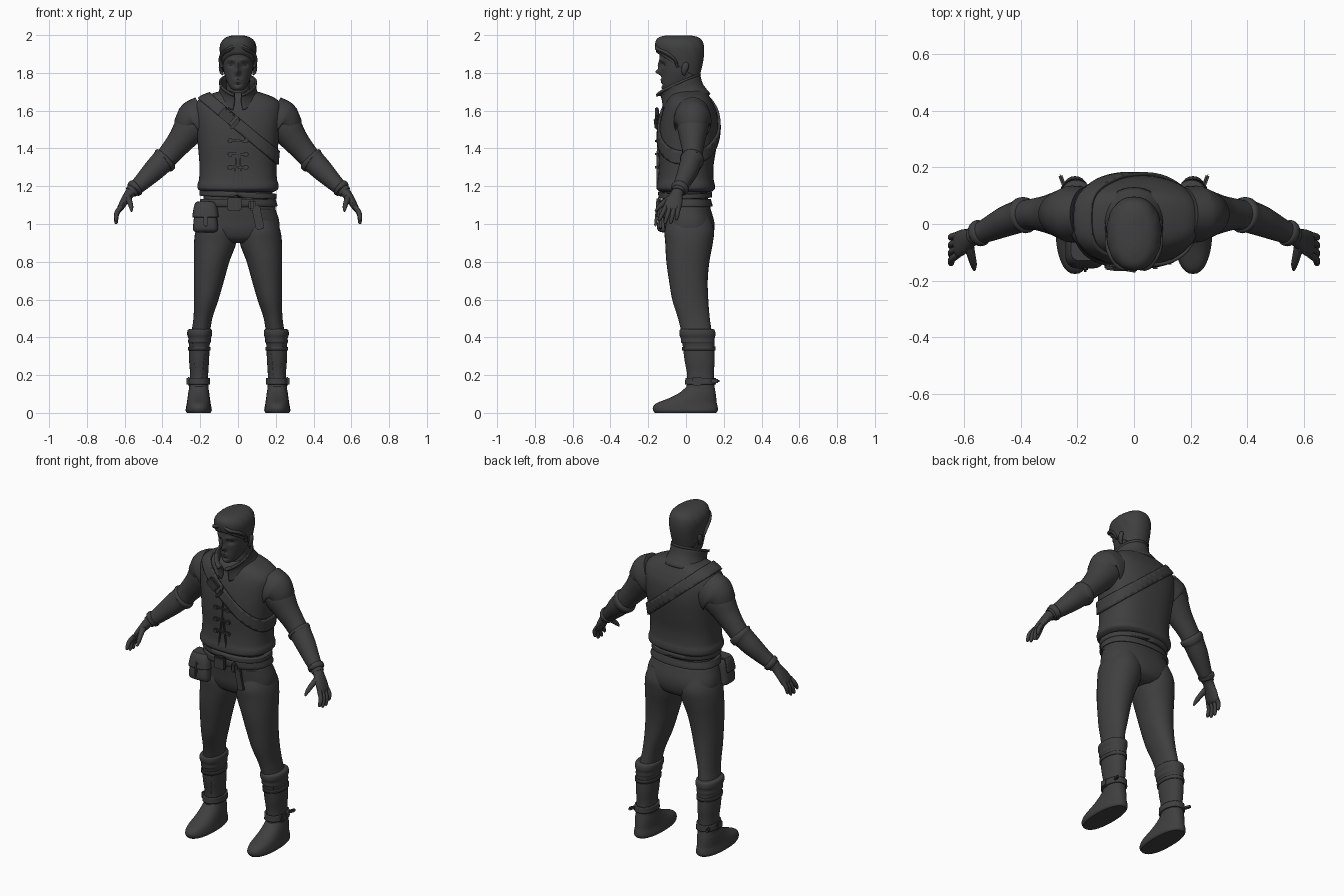
import bpy, bmesh, math
from math import sin, cos, pi, exp
from mathutils import Vector, Euler

mat = bpy.data.materials.new("charcoal")
mat.diffuse_color = (0.05, 0.05, 0.05, 1)


def finish(name, bm, angle=40):
    bmesh.ops.recalc_face_normals(bm, faces=bm.faces)
    me = bpy.data.meshes.new(name)
    bm.to_mesh(me)
    bm.free()
    ob = bpy.data.objects.new(name, me)
    bpy.context.collection.objects.link(ob)
    me.materials.append(mat)
    bpy.ops.object.select_all(action='DESELECT')
    ob.select_set(True)
    bpy.context.view_layer.objects.active = ob
    bpy.ops.object.shade_smooth_by_angle(angle=math.radians(angle))
    return ob


def resample(rows, k):
    """Smooth spline through rows of numbers, k steps per span."""
    out = []
    for i in range(len(rows) - 1):
        a, b, c, d = rows[max(i-1, 0)], rows[i], rows[i+1], rows[min(i+2, len(rows)-1)]
        for s in range(k):
            t = s / k
            out.append([q + .5*t*(r - p + t*(2*p - 5*q + 4*r - s2 + t*(3*(q - r) + s2 - p)))
                        for p, q, r, s2 in zip(a, b, c, d)])
    return out + [list(rows[-1])]


def skin(name, rings, caps=True, closed=True, angle=40):
    bm = bmesh.new()
    vs = [[bm.verts.new(p) for p in r] for r in rings]
    n = len(vs[0])
    for a, b in zip(vs, vs[1:]):
        for i in range(n if closed else n - 1):
            j = (i + 1) % n
            bm.faces.new((a[i], a[j], b[j], b[i]))
    if caps:
        bm.faces.new(vs[0])
        bm.faces.new(vs[-1])
    return finish(name, bm, angle)


def loft(name, rows, seg=40, n=2.3, k=4, shape=None):
    """Level rings; rows are (z, centre x, half width, front y, back y)."""
    f = lambda v: math.copysign(abs(v) ** (2 / n), v)
    rings = []
    for z, cx, rx, y0, y1 in resample(rows, k):
        ring = [Vector((cx + rx*f(cos(2*pi*i/seg)), (y0+y1)/2 + (y1-y0)/2*f(sin(2*pi*i/seg)), z))
                for i in range(seg)]
        rings.append([shape(p) if shape else p for p in ring])
    return skin(name, rings)


def tube(name, rows, ref=(0, 1, 0), seg=20, k=4):
    """Rings along a path; rows are (x, y, z, radius along ref, other radius)."""
    rows = resample(rows, k)
    P = [Vector(r[:3]) for r in rows]
    rings = []
    for i, r in enumerate(rows):
        t = (P[min(i+1, len(P)-1)] - P[max(i-1, 0)]).normalized()
        u = Vector(ref) - t * t.dot(Vector(ref))
        u.normalize()
        v = t.cross(u)
        rings.append([P[i] + u*r[3]*cos(2*pi*j/seg) + v*r[4]*sin(2*pi*j/seg) for j in range(seg)])
    return skin(name, rings)


def strip(name, src, planes, thick):
    """Band cut out of a surface between planes (point, outward normal), then thickened."""
    bm = bmesh.new()
    bm.from_mesh(src.data)
    for co, no in planes:
        bmesh.ops.bisect_plane(bm, geom=bm.verts[:] + bm.edges[:] + bm.faces[:],
                               plane_co=co, plane_no=no, clear_outer=True)
    ob = finish(name, bm)
    m = ob.modifiers.new("thickness", 'SOLIDIFY')
    m.thickness, m.offset = thick, 1
    return ob


def band(name, src, z0, z1, thick, tilt=0):
    return strip(name, src, [((0, 0, z1), (tilt, 0, 1)), ((0, 0, z0), (-tilt, 0, -1))], thick)


def block(name, pos, size, rot=(0, 0, 0), bevel=.006):
    bm = bmesh.new()
    bmesh.ops.create_cube(bm, size=1)
    for v in bm.verts:
        v.co = Vector([c * s for c, s in zip(v.co, size)])
    bmesh.ops.bevel(bm, geom=bm.edges[:], offset=bevel, segments=2, affect='EDGES')
    m = Euler(rot).to_matrix()
    for v in bm.verts:
        v.co = m @ v.co + Vector(pos)
    return finish(name, bm)


def both(ob):
    ob.modifiers.new("mirror", 'MIRROR').use_mirror_merge = False
    return ob


# Vest with shoulder strap and hem
vest = loft("vest", [(1.17, 0, .19, -.135, .135), (1.185, 0, .212, -.155, .152), (1.21, 0, .214, -.155, .152),
                     (1.24, 0, .206, -.148, .146), (1.31, 0, .204, -.143, .146), (1.40, 0, .211, -.146, .16),
                     (1.50, 0, .222, -.142, .172), (1.58, 0, .232, -.128, .166), (1.63, 0, .23, -.112, .148),
                     (1.665, 0, .198, -.095, .13), (1.69, 0, .14, -.075, .115), (1.71, 0, .07, -.04, .09)], 56, 2.5)
d = Vector((.84, 0, 1)).normalized()
mid = Vector((0, 0, 1.525))
strip("shoulder_strap", vest, [(mid + d*.03, d), (mid - d*.03, -d)], .012)
block("strap_buckle", (-.06, -.153, 1.575), (.075, .02, .06), (.1, math.radians(40), 0))
block("strap_loop", (-.015, -.158, 1.53), (.02, .02, .07), (.1, math.radians(40), 0))
both(block("vest_opening", (.016, -.148, 1.29), (.008, .014, .2), (0, math.radians(-7), 0), .003))
block("vest_seam", (0, -.146, 1.47), (.006, .012, .2), (-.03, 0, 0), .002)
for z in (1.44, 1.37, 1.3):
    block("clasp_bar", (.01, -.152, z), (.09, .014, .012), (0, .1, 0), .004)
    both(block("clasp_toggle", (.04, -.154, z), (.03, .018, .024)))
both(tube("armhole_rim", [(.17, .035, 1.57, .095, .115), (.215, .035, 1.545, .1, .118),
                          (.236, .035, 1.533, .096, .112), (.238, .035, 1.53, .08, .09)], seg=32))

# Hips, belts and pouch
hips = loft("hips", [(.9, 0, .1, -.06, .1), (.925, 0, .17, -.095, .135), (.97, 0, .216, -.113, .15),
                     (1.02, 0, .217, -.118, .148), (1.08, 0, .198, -.124, .13), (1.14, 0, .182, -.125, .115),
                     (1.2, 0, .185, -.125, .12)], 48)
band("belt", hips, 1.08, 1.13, .016)
band("waist_roll", hips, 1.14, 1.17, .022, .05)
block("belt_buckle", (-.02, -.145, 1.105), (.075, .02, .07))
block("belt_knot", (.075, -.143, 1.1), (.04, .03, .06), bevel=.012)
block("belt_tail", (.105, -.135, 1.035), (.045, .016, .13), (0, -.2, 0))
pouch = loft("pouch", [(.955, -.172, .045, -.12, -.05), (.965, -.172, .064, -.148, -.04),
                       (1.0, -.172, .065, -.153, -.04), (1.08, -.172, .055, -.14, -.04),
                       (1.11, -.172, .045, -.125, -.05)], 28, 4)
strip("pouch_flap", pouch, [((0, 0, 1.035), (0, 0, -1)), ((0, -.06, 0), (0, 1, 0))], .009)
block("pouch_strap", (-.172, -.158, 1.03), (.02, .014, .09), (-.1, 0, 0))

# Legs
both(loft("leg", [(1.04, .11, .085, -.09, .125), (.97, .115, .108, -.113, .148), (.9, .121, .112, -.11, .142),
                  (.8, .14, .094, -.104, .124), (.7, .154, .08, -.09, .115), (.6, .168, .065, -.073, .118),
                  (.5, .186, .05, -.042, .126), (.41, .2, .05, -.02, .14)], 32, 2.1))

# Boots
boot = both(loft("boot_shaft", [(.445, .2, .052, -.022, .138), (.438, .202, .064, -.034, .152),
                                (.415, .203, .066, -.035, .156), (.395, .203, .06, -.028, .152),
                                (.375, .204, .06, -.026, .152), (.36, .205, .055, -.018, .15),
                                (.28, .206, .053, -.008, .152), (.2, .206, .048, .006, .147),
                                (.12, .208, .052, .0, .152), (.08, .208, .05, -.02, .152)], 36, 2.2))
both(loft("foot", [(0, .208, .062, -.165, .16), (.012, .208, .069, -.173, .168), (.03, .208, .067, -.175, .168),
                   (.052, .208, .063, -.155, .163), (.08, .208, .059, -.085, .16), (.11, .208, .055, -.03, .156),
                   (.145, .207, .048, .008, .15)], 36, 2.3))
both(band("ankle_strap", boot, .15, .185, .01))
both(band("boot_cuff_band", boot, .33, .35, .006))
both(block("ankle_buckle", (.262, .06, .168), (.02, .05, .045)))
both(block("ankle_strap_end", (.252, .15, .168), (.014, .055, .022), (0, 0, -.35)))
both(strip("boot_tongue", boot, [((.228, 0, .25), (1, 0, -.1)), ((.182, 0, .25), (-1, 0, -.1)),
                                 ((0, .04, 0), (0, 1, 0)), ((0, 0, .37), (0, 0, 1)), ((0, 0, .12), (0, 0, -1))], .012))

# Arms
both(tube("sleeve", [(.17, .04, 1.58, .07, .08), (.215, .038, 1.545, .084, .093), (.255, .036, 1.505, .082, .088),
                     (.3, .035, 1.445, .068, .072), (.35, .035, 1.385, .056, .062), (.4, .03, 1.325, .052, .056)]))
both(tube("gauntlet", [(.372, .034, 1.355, .045, .05), (.38, .033, 1.347, .062, .068), (.393, .03, 1.335, .064, .07),
                       (.405, .026, 1.325, .058, .063), (.45, .01, 1.28, .054, .057), (.51, -.018, 1.22, .044, .045),
                       (.555, -.038, 1.18, .036, .037), (.567, -.043, 1.168, .034, .034)]))
both(tube("wrist_band", [(.535, -.028, 1.198, .038, .038), (.54, -.03, 1.194, .047, .046),
                         (.553, -.036, 1.182, .045, .044), (.557, -.038, 1.178, .034, .034)], k=2))

# Hands
both(tube("palm", [(.558, -.038, 1.18, .03, .03), (.578, -.05, 1.155, .034, .026), (.602, -.062, 1.12, .044, .021),
                   (.622, -.073, 1.085, .046, .017), (.628, -.076, 1.07, .038, .01)]))
for i, name in enumerate(("index", "middle", "ring", "little")):
    y0, y1, z1 = -.108 + .023*i, -.14 + .03*i, (1.015, 1.0, 1.0, 1.02)[i]
    zm = (1.09 + z1) / 2
    both(tube(name + "_finger", [(.62, y0, 1.092, .012, .013), (.642, (y0+y1)/2, zm + .005, .012, .013),
                                 (.645, y1, z1 + .01, .009, .01), (.644, y1, z1, .003, .004)], seg=10))
both(tube("thumb", [(.585, -.07, 1.145, .02, .018), (.574, -.11, 1.118, .015, .015),
                    (.566, -.142, 1.09, .012, .012), (.563, -.162, 1.067, .005, .005)], (1, 0, 0), 12))

# Neck and collar
loft("neck", [(1.6, 0, .075, -.09, .085), (1.68, 0, .064, -.07, .075), (1.74, 0, .062, -.06, .07),
              (1.8, 0, .064, -.05, .07)], 28, 2)
rings = []
for rx, yf, yb, zf, zb in ((.12, -.12, .125, 1.6, 1.685), (.094, -.122, .085, 1.645, 1.735),
                           (.092, -.135, .07, 1.68, 1.785), (.1, -.16, .078, 1.675, 1.792)):
    ring = []
    for i in range(41):
        t = -pi/2 + .2 + (2*pi - .4) * i / 40
        w = (1 + sin(t)) / 2
        ring.append((rx*cos(t), (yf+yb)/2 + (yb-yf)/2*sin(t), zf + (zb-zf)*w**.7))
    rings.append(ring)
collar = skin("collar", resample([sum(map(list, r), []) for r in rings], 3) and
              [[row[i:i+3] for i in range(0, len(row), 3)]
               for row in resample([sum(map(list, r), []) for r in rings], 3)], False, False)
m = collar.modifiers.new("thickness", 'SOLIDIFY')
m.thickness, m.offset = .014, 0


# Head, with features pushed in or out of the face: (x, z, spread x, spread z, depth)
FACE = [(0, 1.805, .011, .015, .03), (0, 1.84, .009, .02, .014), (.036, 1.842, .018, .012, -.014),
        (.032, 1.868, .025, .008, .006), (0, 1.763, .022, .005, .007), (0, 1.751, .018, .005, .005),
        (0, 1.738, .02, .005, -.005), (0, 1.72, .016, .01, .006)]


def face(p):
    if p.y < -.03:
        p.y -= sum(h*exp(-((abs(p.x)-x)/sx)**2 - ((p.z-z)/sz)**2) for x, z, sx, sz, h in FACE)
    return p


loft("head", [(1.707, 0, .022, -.115, -.06), (1.716, 0, .036, -.122, -.03), (1.735, 0, .05, -.127, .01),
              (1.765, 0, .063, -.129, .045), (1.8, 0, .074, -.131, .066), (1.84, 0, .081, -.136, .08),
              (1.88, 0, .084, -.14, .087), (1.92, 0, .084, -.138, .088), (1.96, 0, .07, -.12, .075),
              (1.98, 0, .04, -.08, .04)], 72, 2.15, 6, face)
both(tube("ear", [(.08, -.012, 1.79, .008, .006), (.088, -.01, 1.805, .013, .009), (.092, -.004, 1.83, .018, .01),
                  (.09, 0, 1.848, .014, .008), (.086, 0, 1.855, .004, .004)], seg=12))

# Hair: cap cut along a sloping hairline, with a swept fringe
cap = loft("hair", [(1.76, 0, .07, -.11, .07), (1.8, 0, .081, -.13, .077), (1.85, 0, .088, -.145, .089),
                    (1.9, 0, .095, -.155, .096), (1.94, 0, .096, -.163, .095), (1.97, 0, .084, -.16, .086),
                    (1.99, 0, .06, -.14, .062), (1.999, 0, .025, -.1, .02)], 48, 2.2)
bm = bmesh.new()
bm.from_mesh(cap.data)
for v in bm.verts:
    a = math.atan2(v.co.x, -v.co.y - .03)
    if v.co.z < 1.985:
        r = 1 + .018 * sin(a*11 + v.co.z*50)
        v.co.x *= r
bmesh.ops.bisect_plane(bm, geom=bm.verts[:] + bm.edges[:] + bm.faces[:], plane_co=(0, -.04, 1.835),
                       plane_no=(0, -.62, -1), clear_outer=True)
bmesh.ops.holes_fill(bm, edges=[e for e in bm.edges if e.is_boundary])
bm.to_mesh(cap.data)
bm.free()
both(tube("fringe", [(.015, -.145, 1.945, .012, .016), (.045, -.145, 1.925, .012, .018),
                     (.075, -.105, 1.905, .012, .018), (.088, -.06, 1.87, .008, .015),
                     (.086, -.045, 1.83, .005, .01)], (0, 0, 1), 12))
